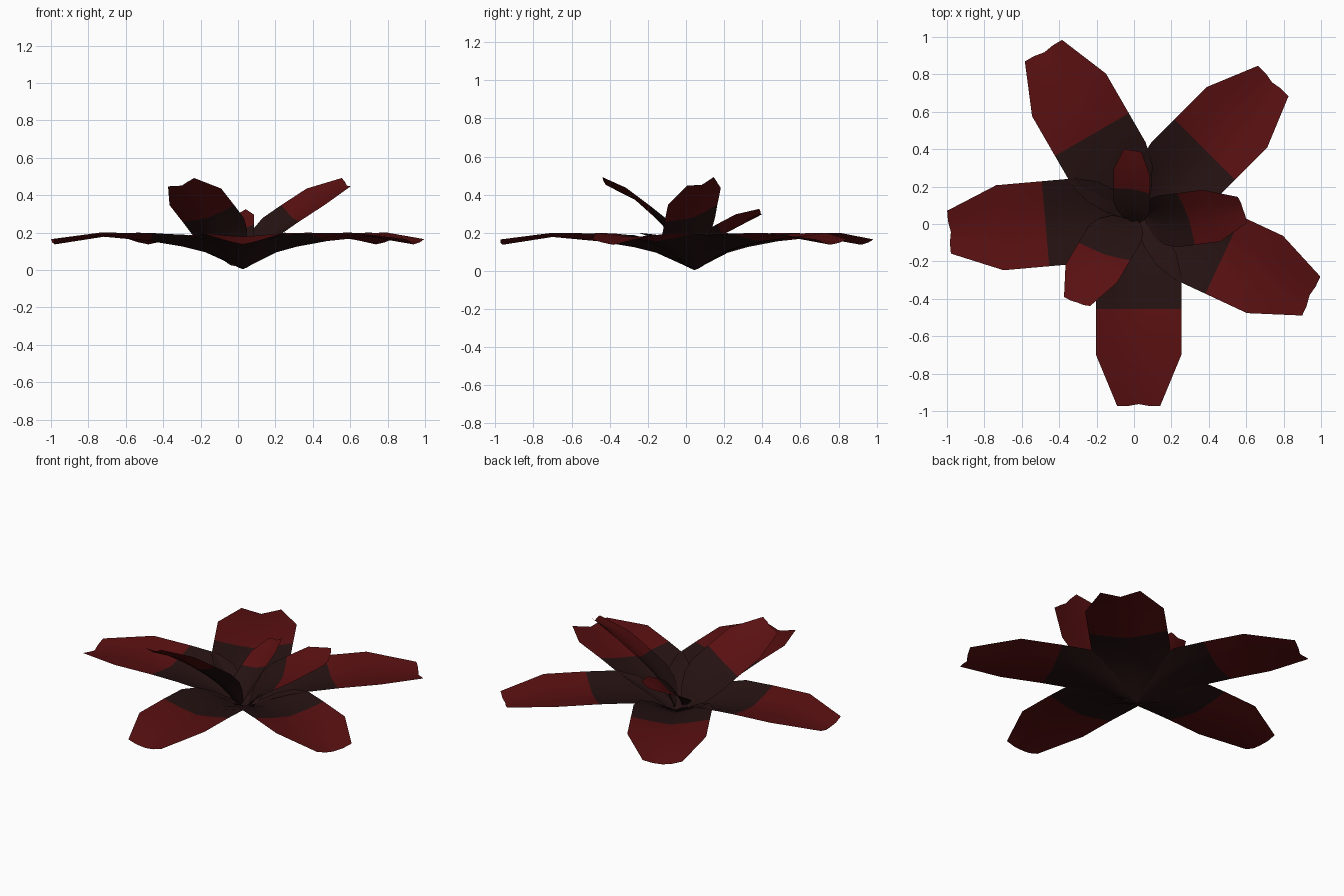
import bpy
import bmesh
import math
from mathutils import Matrix

cube = bpy.data.objects.get("Cube")
if cube:
    bpy.data.objects.remove(cube, do_unlink=True)


def make_material(name, rgb):
    mat = bpy.data.materials.new(name)
    mat.use_nodes = True
    mat.diffuse_color = (*rgb, 1)
    bsdf = mat.node_tree.nodes["Principled BSDF"]
    bsdf.inputs["Base Color"].default_value = (*rgb, 1)
    bsdf.inputs["Roughness"].default_value = 0.9
    return mat


DARK_BROWN = make_material("dark brown", (0.019, 0.006, 0.006))
DARK_RED = make_material("dark red", (0.1, 0.005, 0.0055))

# Petal rows from base to tip: distance, half width, height of groove, height of rim
ROWS = [
    (0.0, 0.05, 0.004, 0.03),
    (0.1, 0.14, 0.05, 0.11),
    (0.2, 0.2, 0.095, 0.16),
    (0.32, 0.228, 0.125, 0.188),
    (0.5, 0.228, 0.155, 0.196),
    (0.745, 0.228, 0.178, 0.2),
    (1.018, 0.115, 0.137, 0.165),
]
COLUMNS = [-1, -0.5, 0, 0.5, 1]
COLOUR_ROW = 4  # red starts here


def make_petal(name, base, heading, scale=1.0, tilt=0, roll=0):
    """Grooved sheet along +X, then scaled, rolled, tilted up and turned."""
    bm = bmesh.new()
    grid = []
    for t, half, groove, rim in ROWS:
        row = []
        for c in COLUMNS:
            z = groove + (rim - groove) * abs(c) ** 1.3
            # the tip is notched slightly at the groove
            x = t - (0.01 if t > 1 and c == 0 else 0)
            row.append(bm.verts.new((x, c * half, z)))
        grid.append(row)
    for i in range(len(ROWS) - 1):
        for j in range(len(COLUMNS) - 1):
            face = bm.faces.new((grid[i][j], grid[i + 1][j],
                                 grid[i + 1][j + 1], grid[i][j + 1]))
            face.material_index = 1 if i >= COLOUR_ROW else 0
            face.smooth = True
    bm.transform(Matrix.Translation(base)
                 @ Matrix.Rotation(math.radians(heading), 4, "Z")
                 @ Matrix.Rotation(math.radians(-tilt), 4, "Y")
                 @ Matrix.Rotation(math.radians(roll), 4, "X")
                 @ Matrix.Scale(scale, 4))
    mesh = bpy.data.meshes.new(name)
    bm.to_mesh(mesh)
    bm.free()
    mesh.materials.append(DARK_BROWN)
    mesh.materials.append(DARK_RED)
    obj = bpy.data.objects.new(name, mesh)
    bpy.context.collection.objects.link(obj)
    return obj


# Five large spreading petals
for n, heading in enumerate((45, 120, 185, 270, 335), 1):
    make_petal(f"outer_petal_{n}", (0.025, 0.045, 0), heading)

# Three smaller raised petals
make_petal("inner_petal_front", (-0.01, 0.02, 0.02), 240, 0.67, 32, 20)
make_petal("inner_petal_side", (0.055, 0.04, 0.02), 8, 0.67, 32, 20)
make_petal("inner_petal_back", (0.015, 0.015, 0.04), 90, 0.45, 27, -18)
